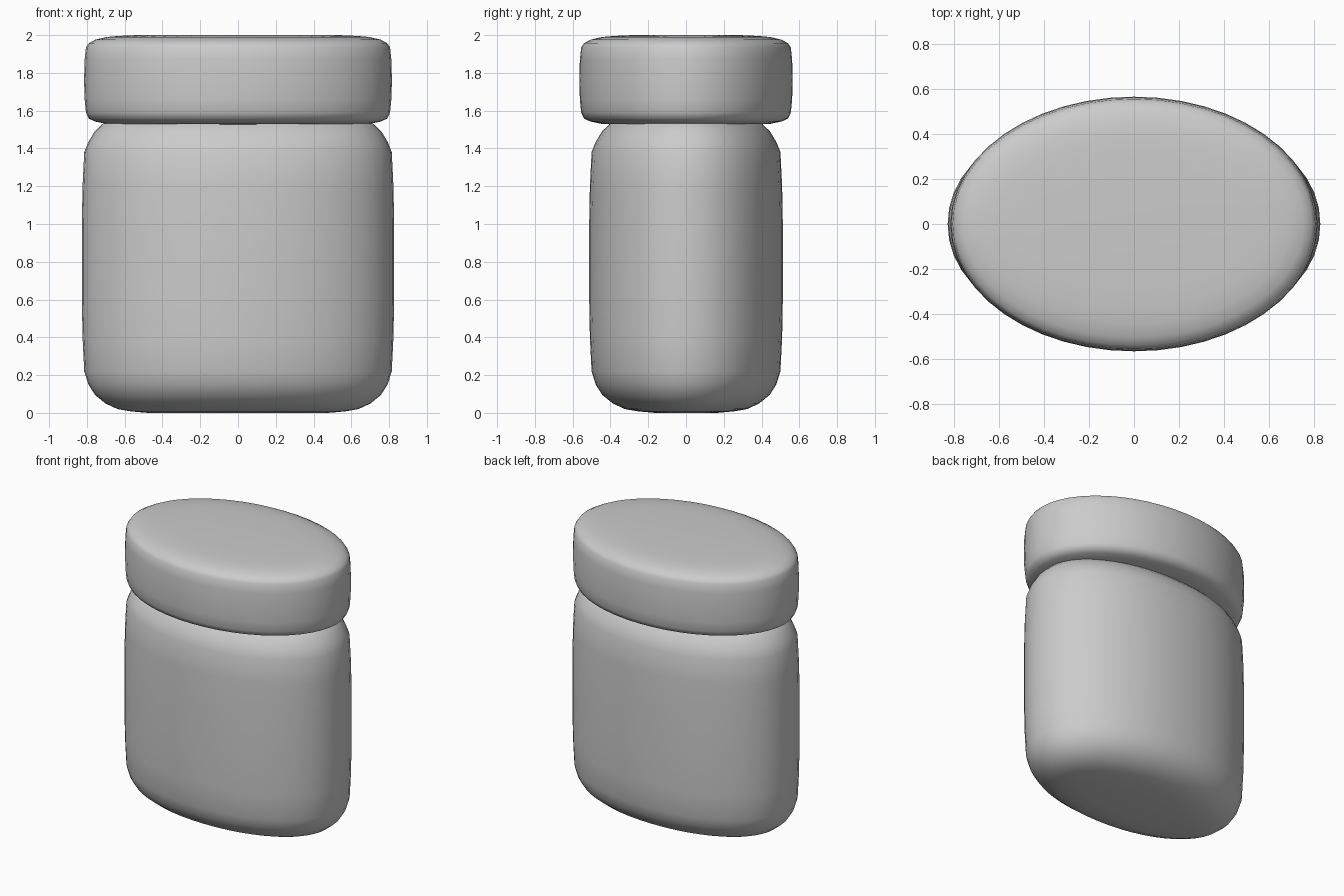
import bpy, bmesh, math

if "Cube" in bpy.data.objects:
    bpy.data.objects.remove(bpy.data.objects["Cube"])

SIDES = 48


def oval_ring(a, b, z, power):
    """Points of a slightly squared ellipse at height z."""
    pts = []
    for i in range(SIDES):
        t = 2 * math.pi * i / SIDES
        c, s = math.cos(t), math.sin(t)
        pts.append((a * math.copysign(abs(c) ** (2 / power), c),
                    b * math.copysign(abs(s) ** (2 / power), s), z))
    return pts


def oval_solid(name, a, b, profile, power=2.0):
    """Stack inset oval rings; profile holds (inset, z) pairs from bottom to top."""
    bm = bmesh.new()
    rings = [[bm.verts.new(p) for p in oval_ring(a - d, b - d, z, power)]
             for d, z in profile]
    for low, high in zip(rings, rings[1:]):
        for i in range(SIDES):
            j = (i + 1) % SIDES
            bm.faces.new((low[i], low[j], high[j], high[i]))
    bm.faces.new(rings[0][::-1])
    bm.faces.new(rings[-1])
    for f in bm.faces:
        f.smooth = True
    mesh = bpy.data.meshes.new(name)
    bm.to_mesh(mesh)
    bm.free()
    obj = bpy.data.objects.new(name, mesh)
    bpy.context.collection.objects.link(obj)
    return obj


# Jar body with rounded base and shoulder
oval_solid("jar_body", 0.827, 0.513, [
    (0.35, 0.0), (0.26, 0.008), (0.19, 0.02), (0.125, 0.05), (0.07, 0.095),
    (0.035, 0.15), (0.013, 0.22), (0.004, 0.40), (0.0, 0.62), (0.0, 0.98),
    (0.004, 1.2), (0.013, 1.38), (0.035, 1.435), (0.068, 1.49),
    (0.11, 1.53), (0.16, 1.56), (0.24, 1.58)], power=2.08)

# Oval lid with softened rims
oval_solid("lid", 0.815, 0.565, [
    (0.20, 1.526), (0.12, 1.53), (0.06, 1.542), (0.025, 1.558), (0.01, 1.59),
    (0.003, 1.66), (0.0, 1.76), (0.003, 1.87), (0.01, 1.935), (0.025, 1.957),
    (0.06, 1.976), (0.12, 1.99), (0.19, 1.996), (0.28, 2.0)])
